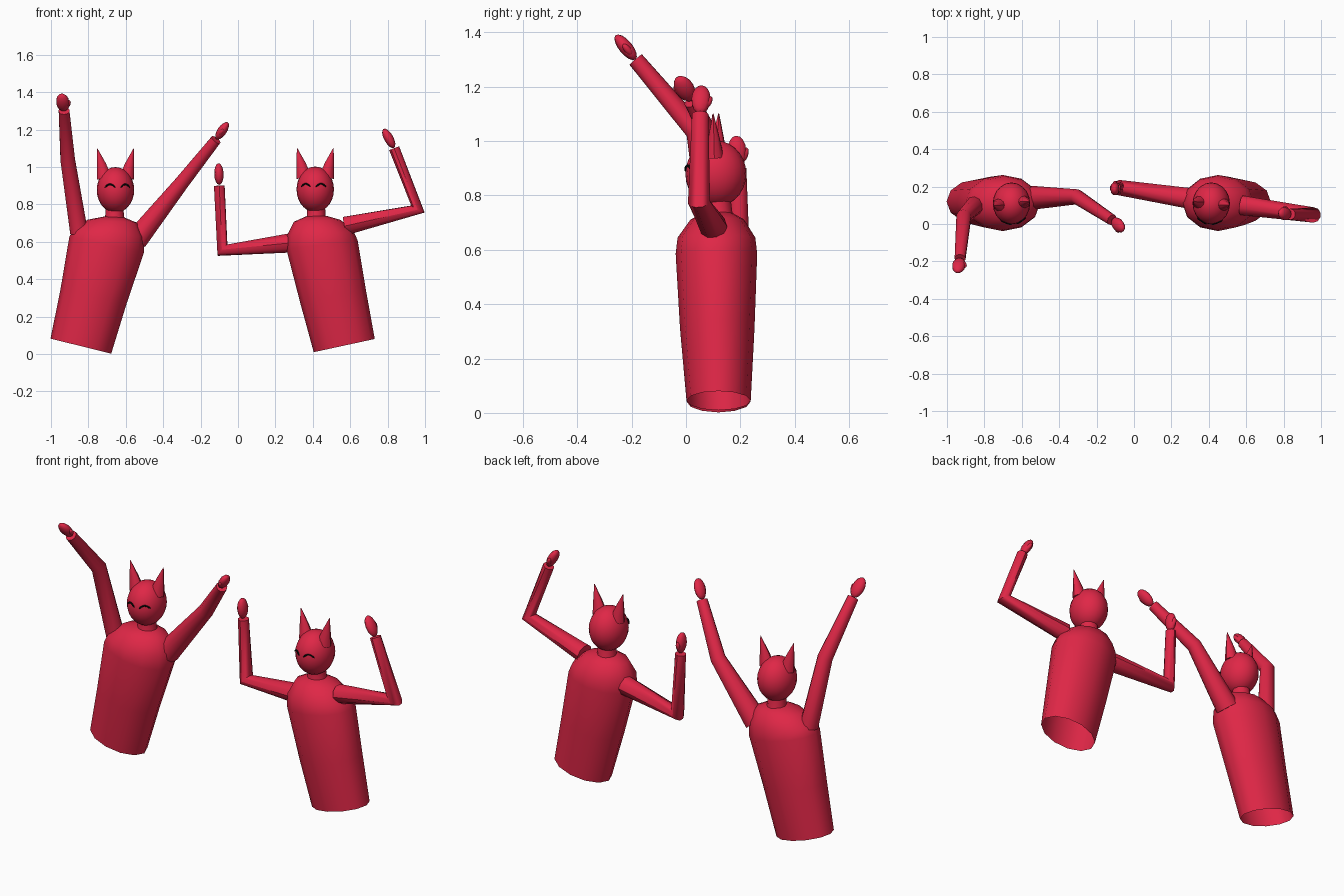
import bpy, bmesh, math
from mathutils import Vector, Matrix

if "Cube" in bpy.data.objects:
    bpy.data.objects.remove(bpy.data.objects["Cube"])

def material(name, rgb):
    m = bpy.data.materials.new(name)
    m.diffuse_color = (*rgb, 1)
    m.use_nodes = True
    m.node_tree.nodes["Principled BSDF"].inputs["Base Color"].default_value = m.diffuse_color
    return m

RED = material("crimson", (0.74, 0.02, 0.062))
BLACK = material("black", (0.003, 0.003, 0.003))

def finish(bm, name, mat, angle=40):
    bmesh.ops.recalc_face_normals(bm, faces=bm.faces[:])
    me = bpy.data.meshes.new(name)
    bm.to_mesh(me)
    bm.free()
    me.materials.append(mat)
    ob = bpy.data.objects.new(name, me)
    bpy.context.collection.objects.link(ob)
    bpy.ops.object.select_all(action='DESELECT')
    ob.select_set(True)
    bpy.context.view_layer.objects.active = ob
    bpy.ops.object.shade_smooth_by_angle(angle=math.radians(angle))
    return ob

def loft(name, rings, ref, sides, mat=RED, cap_start=True, angle=40):
    """Skin elliptical rings given as (centre, normal, radius along ref, other radius)."""
    bm = bmesh.new()
    loops = []
    for c, n, ru, rv in rings:
        n = Vector(n).normalized()
        u = Vector(ref) - n * n.dot(Vector(ref))
        u.normalize()
        v = n.cross(u)
        loops.append([bm.verts.new(Vector(c) + u * ru * math.cos(a) + v * rv * math.sin(a))
                      for a in (2 * math.pi * i / sides for i in range(sides))])
    for lo, hi in zip(loops, loops[1:]):
        for i in range(sides):
            j = (i + 1) % sides
            bm.faces.new((lo[i], lo[j], hi[j], hi[i]))
    if cap_start:
        bm.faces.new(loops[0][::-1])
    bm.faces.new(loops[-1])
    return finish(bm, name, mat, angle)

def tube(name, pts, radii, ref=(0, 1, 0), sides=10, mat=RED, angle=40):
    """Round tube through points with mitred joints."""
    pts = [Vector(p) for p in pts]
    d = [(b - a).normalized() for a, b in zip(pts, pts[1:])]
    normals = [d[0]] + [a + b for a, b in zip(d, d[1:])] + [d[-1]]
    return loft(name, [(p, n, r, r) for p, n, r in zip(pts, normals, radii)],
                ref, sides, mat, angle=angle)

def ellipsoid(name, centre, axis, wide, radii, seg=12, rings=8):
    """Ellipsoid with radii along (wide, remaining, axis)."""
    z = Vector(axis).normalized()
    x = Vector(wide) - z * z.dot(Vector(wide))
    x.normalize()
    rot = Matrix((x, z.cross(x), z)).transposed().to_4x4()
    mtx = Matrix.Translation(centre) @ rot @ Matrix.Diagonal((*radii, 1))
    bm = bmesh.new()
    bmesh.ops.create_uvsphere(bm, u_segments=seg, v_segments=rings, radius=1, matrix=mtx)
    return finish(bm, name, RED, 60)

def arm(name, shoulder, elbow, wrist, hand, thumb, r0):
    tube(name, (shoulder, elbow, wrist), (r0, 0.041, 0.030))
    h, t = Vector(hand), Vector(thumb)
    axis = (h - Vector(wrist)).normalized()
    ellipsoid(name + "_hand", h, axis, t, (0.036, 0.025, 0.058), 10, 8)
    ellipsoid(name + "_thumb", h + t * 0.026 - axis * 0.012, axis + t * 0.4, t,
              (0.014, 0.013, 0.028), 8, 6)

def figure(tag, torso, neck, head, yaw):
    loft(tag + "_torso", torso, (1, 0, 0), 12, cap_start=False, angle=50)
    tube(tag + "_neck", (neck, neck + Vector((0, 0, 0.025)), neck + Vector((0, -0.005, 0.09))),
         (0.058, 0.05, 0.047), ref=(1, 0, 0), sides=12)
    rx, ry, rz = 0.10, 0.112, 0.122
    ellipsoid(tag + "_head", head, (0, 0, 1), (1, 0, 0), (rx, ry, rz), 20, 14)
    turn = Matrix.Rotation(yaw, 3, 'Z')
    for side, s in (("left", -1), ("right", 1)):
        # pointed ears with slightly hollowed flanks
        base, mid, tip = (head + turn @ Vector(p) for p in
                          ((s * 0.060, 0, 0.065), (s * 0.077, 0, 0.140), (s * 0.098, 0, 0.222)))
        n = tip - base
        loft(f"{tag}_{side}_ear", [(base, n, 0.041, 0.036), (mid, n, 0.024, 0.020),
                                   (tip, n, 0.001, 0.001)], (1, 0, 0), 10)
        # smiling arched eyes lying on the face
        pts = []
        for i in range(9):
            t = i / 4 - 1
            x, z = s * 0.041 + 0.026 * t, 0.030 - 0.017 * t * t
            y = -ry * math.sqrt(1 - (x / rx) ** 2 - (z / rz) ** 2) - 0.002
            pts.append(head + turn @ Vector((x, y, z)))
        tube(f"{tag}_{side}_eye", pts, [0.002] + [0.0045] * 7 + [0.002],
             ref=(0, 0, 1), sides=6, mat=BLACK)

# Left figure: leaning right, both arms raised high
figure("first", [((-0.84, 0.12, 0.042), (0.24, 0, 0.97), 0.167, 0.118),
                 ((-0.772, 0.115, 0.31), (0.23, 0, 0.97), 0.181, 0.137),
                 ((-0.702, 0.112, 0.585), (0.2, 0, 0.97), 0.204, 0.150),
                 ((-0.692, 0.112, 0.645), (0.1, 0, 1), 0.190, 0.143),
                 ((-0.672, 0.115, 0.710), (0.06, 0, 1), 0.132, 0.098),
                 ((-0.662, 0.118, 0.732), (0.05, 0, 1), 0.055, 0.05)],
       Vector((-0.66, 0.12, 0.712)), Vector((-0.655, 0.11, 0.877)), 0.12)
arm("first_left_arm", (-0.85, 0.10, 0.65), (-0.910, 0.04, 1.035), (-0.930, -0.185, 1.30),
    (-0.937, -0.222, 1.345), (1, 0, 0), 0.050)
arm("first_right_arm", (-0.545, 0.14, 0.61), (-0.305, 0.145, 0.91), (-0.118, 0.022, 1.145),
    (-0.085, -0.005, 1.193), (0, -1, 0), 0.064)

# Right figure: leaning left, forearms bent upward
figure("second", [((0.568, 0.12, 0.045), (-0.21, 0, 0.97), 0.167, 0.118),
                  ((0.508, 0.115, 0.31), (-0.21, 0, 0.97), 0.179, 0.137),
                  ((0.449, 0.112, 0.585), (-0.12, 0, 0.97), 0.192, 0.150),
                  ((0.440, 0.112, 0.645), (-0.06, 0, 1), 0.178, 0.143),
                  ((0.424, 0.115, 0.712), (-0.04, 0, 1), 0.125, 0.098),
                  ((0.418, 0.118, 0.737), (-0.03, 0, 1), 0.055, 0.05)],
       Vector((0.418, 0.12, 0.715)), Vector((0.413, 0.11, 0.88)), -0.10)
arm("second_left_arm", (0.31, 0.135, 0.597), (-0.083, 0.195, 0.555), (-0.100, 0.192, 0.90),
    (-0.102, 0.188, 0.962), (0, 1, 0), 0.056)
arm("second_right_arm", (0.575, 0.10, 0.685), (0.962, 0.048, 0.775), (0.835, 0.052, 1.10),
    (0.806, 0.055, 1.153), (0, 1, 0), 0.052)
